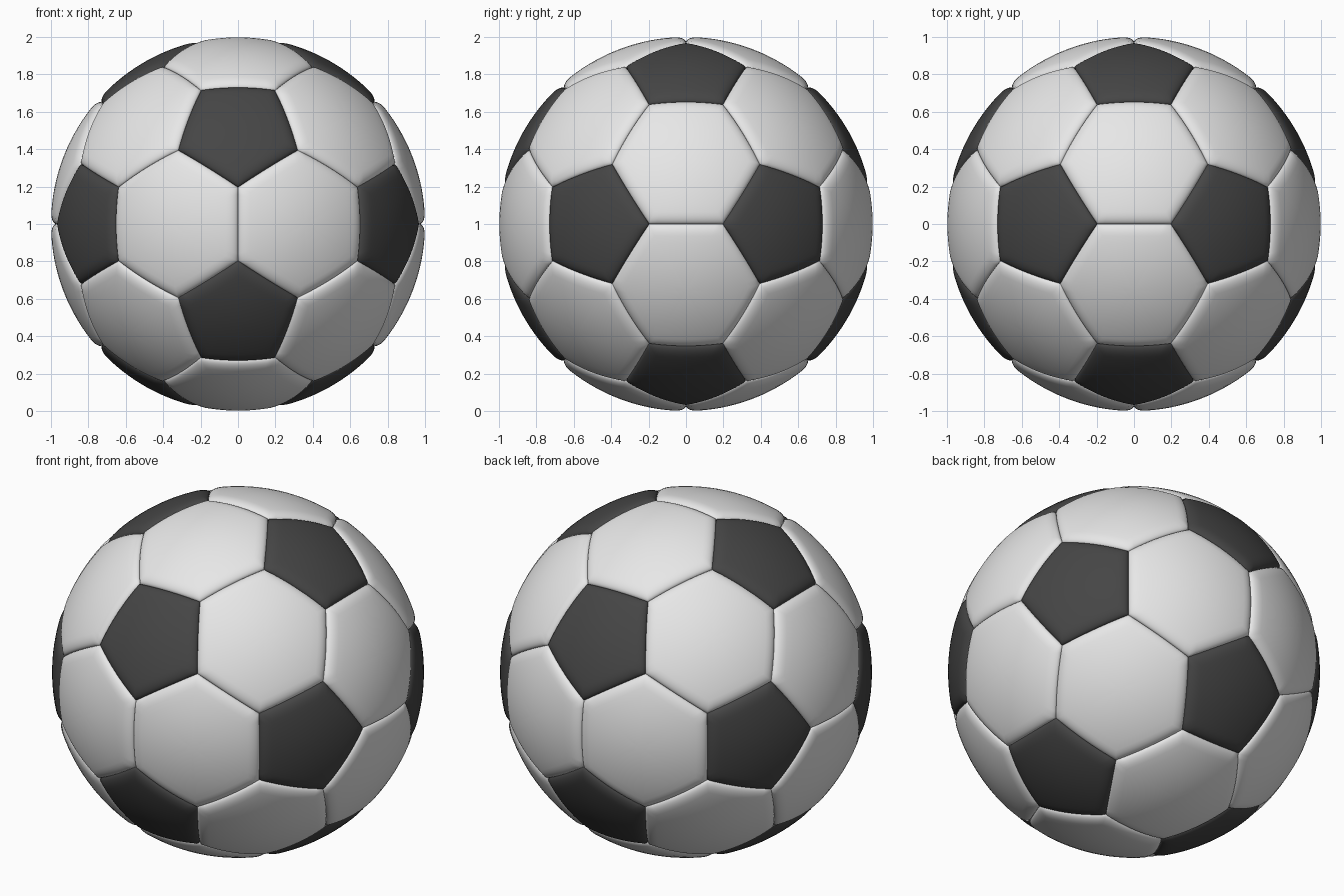
import bpy
import bmesh
from mathutils import Vector

cube = bpy.data.objects.get("Cube")
if cube:
    bpy.data.objects.remove(cube, do_unlink=True)

PHI = (1 + 5 ** 0.5) / 2
CENTRE = Vector((0, 0, 1))
SEAM_DEPTH, SEAM_WIDTH = 0.027, 0.065
EDGE_STEPS = 10


def make_material(name, value):
    mat = bpy.data.materials.new(name)
    mat.use_nodes = True
    colour = (value, value, value, 1)
    mat.diffuse_color = colour
    bsdf = mat.node_tree.nodes["Principled BSDF"]
    bsdf.inputs["Base Color"].default_value = colour
    bsdf.inputs["Roughness"].default_value = 0.5
    return mat


def icosahedron_corners():
    corners = []
    for a in (-1, 1):
        for b in (-PHI, PHI):
            corners += [Vector((0, b, a)), Vector((b, a, 0)), Vector((a, 0, b))]
    return corners


def sort_around(points, axis):
    """Order points counter-clockwise about an outward axis."""
    u = axis.orthogonal().normalized()
    v = axis.normalized().cross(u)
    zero = Vector((1, 0))
    return sorted(points, key=lambda p: -zero.angle_signed(Vector((p.dot(u), p.dot(v)))))


def add_panel(bm, corners):
    """Padded spherical panel that dips into a rounded seam at its border."""
    n = len(corners)
    middle = sum(corners, Vector()) / n
    apothem = ((corners[0] + corners[1]) / 2 - middle).length
    border = [corners[i].lerp(corners[(i + 1) % n], s / EDGE_STEPS)
              for i in range(n) for s in range(EDGE_STEPS)]
    # Distances from the border: dense in the seam, wide in the middle
    dists = [SEAM_WIDTH * (k / 7) ** 2 for k in range(8)]
    inner = apothem - SEAM_WIDTH
    dists += [SEAM_WIDTH + inner * k / 7 for k in range(1, 7)]
    rings = []
    for d in dists:
        u = max(0, 1 - d / SEAM_WIDTH)
        radius = 1 - SEAM_DEPTH * (1 - (1 - u * u) ** 0.5)
        t = 1 - d / apothem
        rings.append([bm.verts.new(CENTRE + middle.lerp(p, t).normalized() * radius)
                      for p in border])
    count = len(border)
    for outer, inside in zip(rings, rings[1:]):
        for i in range(count):
            j = (i + 1) % count
            bm.faces.new((outer[i], outer[j], inside[j], inside[i]))
    tip = bm.verts.new(CENTRE + middle.normalized())
    for i in range(count):
        bm.faces.new((rings[-1][i], rings[-1][(i + 1) % count], tip))


def build_panels(name, panels, mat):
    bm = bmesh.new()
    for corners in panels:
        add_panel(bm, corners)
    mesh = bpy.data.meshes.new(name)
    bm.to_mesh(mesh)
    bm.free()
    mesh.materials.append(mat)
    mesh.shade_smooth()
    obj = bpy.data.objects.new(name, mesh)
    bpy.context.collection.objects.link(obj)


# Truncate an icosahedron: pentagons at its corners, hexagons on its faces
ico = icosahedron_corners()
scale = ico[0].lerp(ico[0], 0).length


def near(a, b):
    return a is not b and (a - b).length < 2.1


def cut(a, b):
    return a.lerp(b, 1 / 3).normalized() * 0.98


pentagons = [sort_around([cut(a, b) for b in ico if near(a, b)], a) for a in ico]
hexagons = []
for i, a in enumerate(ico):
    for j in range(i + 1, len(ico)):
        for k in range(j + 1, len(ico)):
            tri = (a, ico[j], ico[k])
            if all(near(p, q) for p in tri for q in tri if p is not q):
                points = [cut(p, q) for p in tri for q in tri if p is not q]
                hexagons.append(sort_around(points, sum(tri, Vector())))

build_panels("pentagon_panels", pentagons, make_material("dark grey", 0.06))
build_panels("hexagon_panels", hexagons, make_material("white", 0.8))
